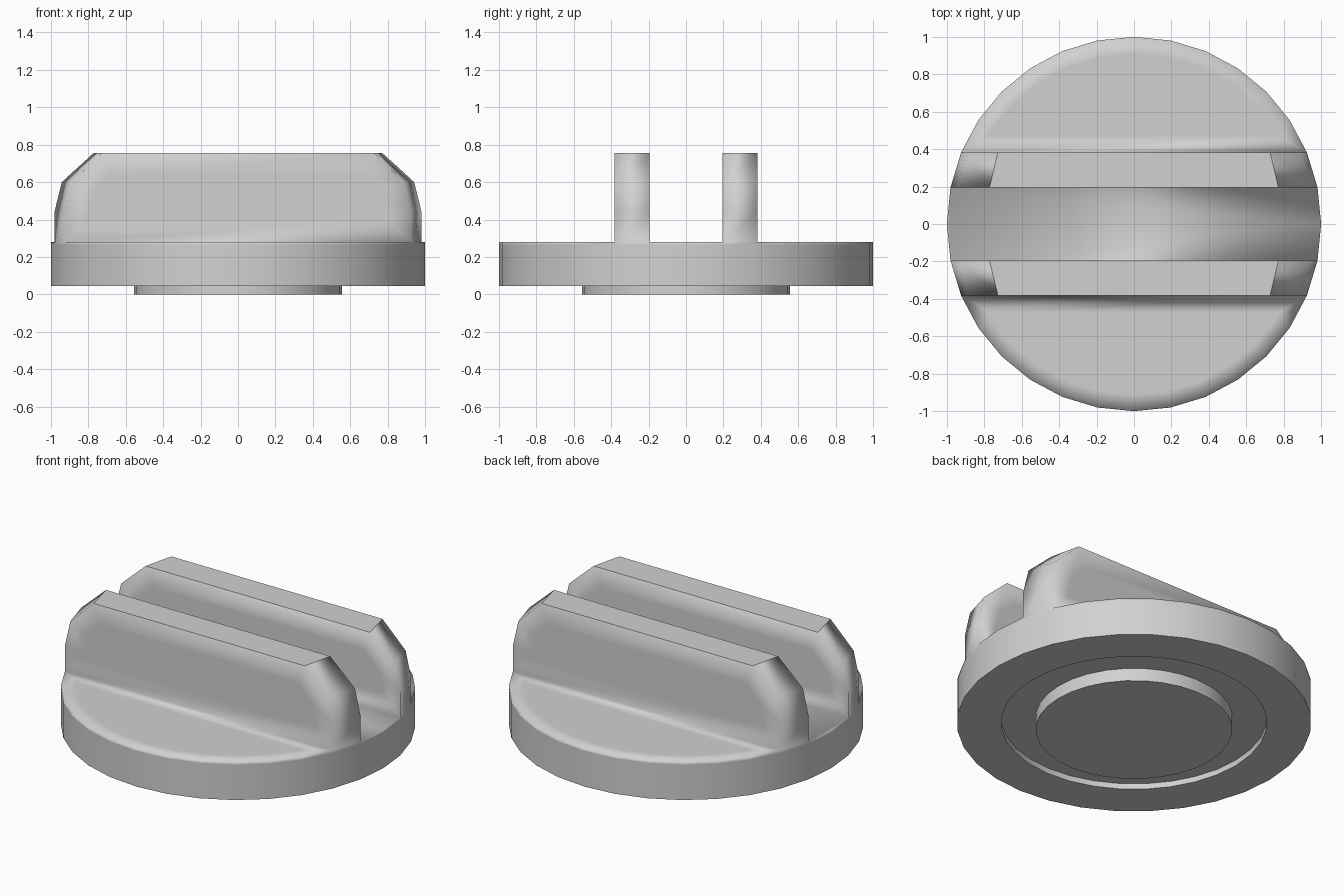
import bpy, bmesh, math

if "Cube" in bpy.data.objects:
    bpy.data.objects.remove(bpy.data.objects["Cube"])

SIDES = 32
FLOOR, TOP = 0.28, 0.755

grey = bpy.data.materials.new("light_grey")
grey.use_nodes = True
grey.diffuse_color = (0.64, 0.64, 0.64, 1)
grey.node_tree.nodes["Principled BSDF"].inputs["Base Color"].default_value = (0.64, 0.64, 0.64, 1)


def ring(bm, radius, z):
    steps = [2 * math.pi * i / SIDES for i in range(SIDES)]
    return [bm.verts.new((radius * math.cos(a), radius * math.sin(a), z)) for a in steps]


def lathe(bm, profile):
    """Join rings of (radius, height) into a wall; return the rings."""
    rings = [ring(bm, r, z) for r, z in profile]
    for low, high in zip(rings, rings[1:]):
        for i in range(SIDES):
            j = (i + 1) % SIDES
            bm.faces.new((low[i], low[j], high[j], high[i]))
    return rings


def finish(bm, name, is_sharp):
    bmesh.ops.recalc_face_normals(bm, faces=bm.faces[:])
    for f in bm.faces:
        f.smooth = True
    for e in bm.edges:
        e.smooth = not (e.calc_face_angle(0) > math.radians(30) and is_sharp(e))
    mesh = bpy.data.meshes.new(name)
    bm.to_mesh(mesh)
    bm.free()
    mesh.materials.append(grey)
    bpy.context.collection.objects.link(bpy.data.objects.new(name, mesh))


# Dial body: recessed underside, rim wall and a narrow band below the top edge
bm = bmesh.new()
rings = lathe(bm, [(0.75, 0.08), (0.75, 0.045), (1, 0.045), (1, FLOOR - 0.015), (1, FLOOR)])
bm.faces.new(rings[0])
rim = rings[-1]

# Floor: two outer segments and the middle channel
outer = [bm.faces.new(rim[2:15]), bm.faces.new(rim[18:31])]
bm.faces.new([rim[i] for i in (31, 0, 1, 15, 16, 17)])

# Two grip ridges rising from the rim, their ends tapering inwards
walls = []
for corners in ((1, 2, 14, 15), (17, 18, 30, 31)):
    levels = [[rim[i] for i in corners]]
    for taper, z in ((1, 0.44), (0.96, 0.6), (0.787, TOP)):
        levels.append([bm.verts.new((v.co.x * taper, v.co.y, z)) for v in levels[0]])
    for low, high in zip(levels, levels[1:]):
        for a, b in ((0, 1), (2, 3)):
            bm.faces.new((low[a], low[b], high[b], high[a]))
    for a, b in ((1, 2), (3, 0)):
        walls.append(bm.faces.new([l[a] for l in levels] + [l[b] for l in levels[::-1]]))
    bm.faces.new(levels[-1])

# Inset loops keep the centres flat and soften the shading at the borders
bmesh.ops.recalc_face_normals(bm, faces=bm.faces[:])
bmesh.ops.inset_individual(bm, faces=outer, thickness=0.09, use_even_offset=True)
bmesh.ops.inset_individual(bm, faces=walls, thickness=0.12, use_even_offset=True)
finish(bm, "dial_body", lambda e: all(v.co.z < 0.1 for v in e.verts)
       or all(v.co.z > TOP - 0.001 for v in e.verts))

# Round mounting boss underneath
bm = bmesh.new()
base, top = lathe(bm, [(0.555, 0), (0.555, 0.09)])
bm.faces.new(base)
bm.faces.new(top)
finish(bm, "mounting_boss", lambda e: True)
